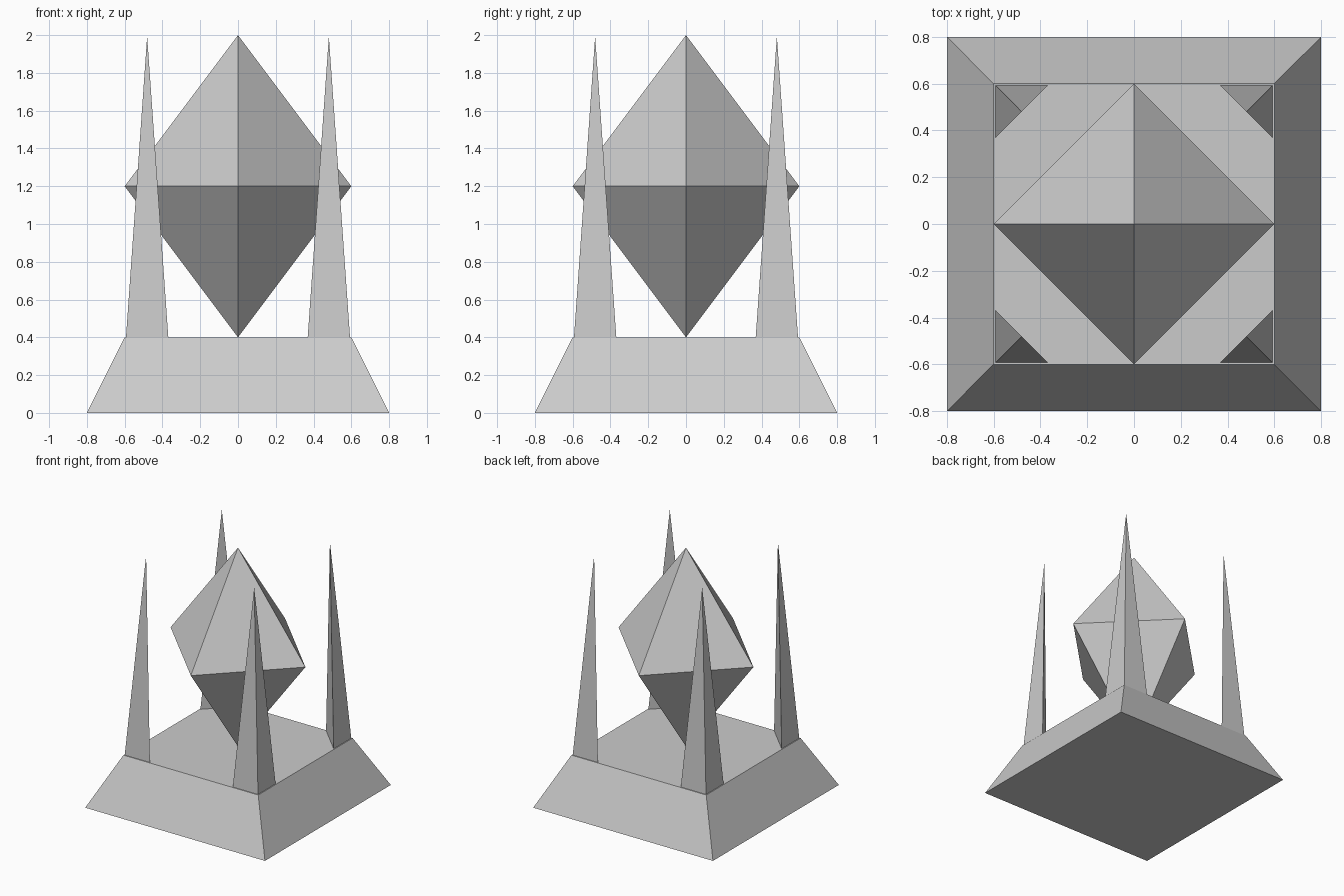
import bpy, bmesh

if "Cube" in bpy.data.objects:
    bpy.data.objects.remove(bpy.data.objects["Cube"])


def hull_object(name, points):
    """Convex flat-faced solid around a few points."""
    bm = bmesh.new()
    for p in points:
        bm.verts.new(p)
    bmesh.ops.convex_hull(bm, input=bm.verts[:])
    bmesh.ops.dissolve_limit(bm, angle_limit=0.01, verts=bm.verts[:], edges=bm.edges[:])
    bmesh.ops.recalc_face_normals(bm, faces=bm.faces[:])
    mesh = bpy.data.meshes.new(name)
    bm.to_mesh(mesh)
    bm.free()
    obj = bpy.data.objects.new(name, mesh)
    bpy.context.collection.objects.link(obj)
    return obj


signs = [(sx, sy) for sx in (-1, 1) for sy in (-1, 1)]

# Tapered square base
hull_object("base", [(sx * r, sy * r, z) for r, z in ((0.8, 0), (0.6, 0.4))
                     for sx, sy in signs])

# Floating eight-sided crystal
R = 0.6
hull_object("crystal", [(R, 0, 1.2), (-R, 0, 1.2), (0, R, 1.2), (0, -R, 1.2),
                        (0, 0, 2.0), (0, 0, 0.4)])

# Three-sided corner spikes, apex above the middle of the inner edge
OUTER, INNER = 0.593, 0.369
MID = (OUTER + INNER) / 2
spike = [(OUTER, OUTER, 0.4), (INNER, OUTER, 0.4), (OUTER, INNER, 0.4), (MID, MID, 1.993)]
for sx, sy in signs:
    name = ("back" if sy > 0 else "front") + ("_right" if sx > 0 else "_left") + "_spike"
    hull_object(name, [(sx * x, sy * y, z) for x, y, z in spike])
